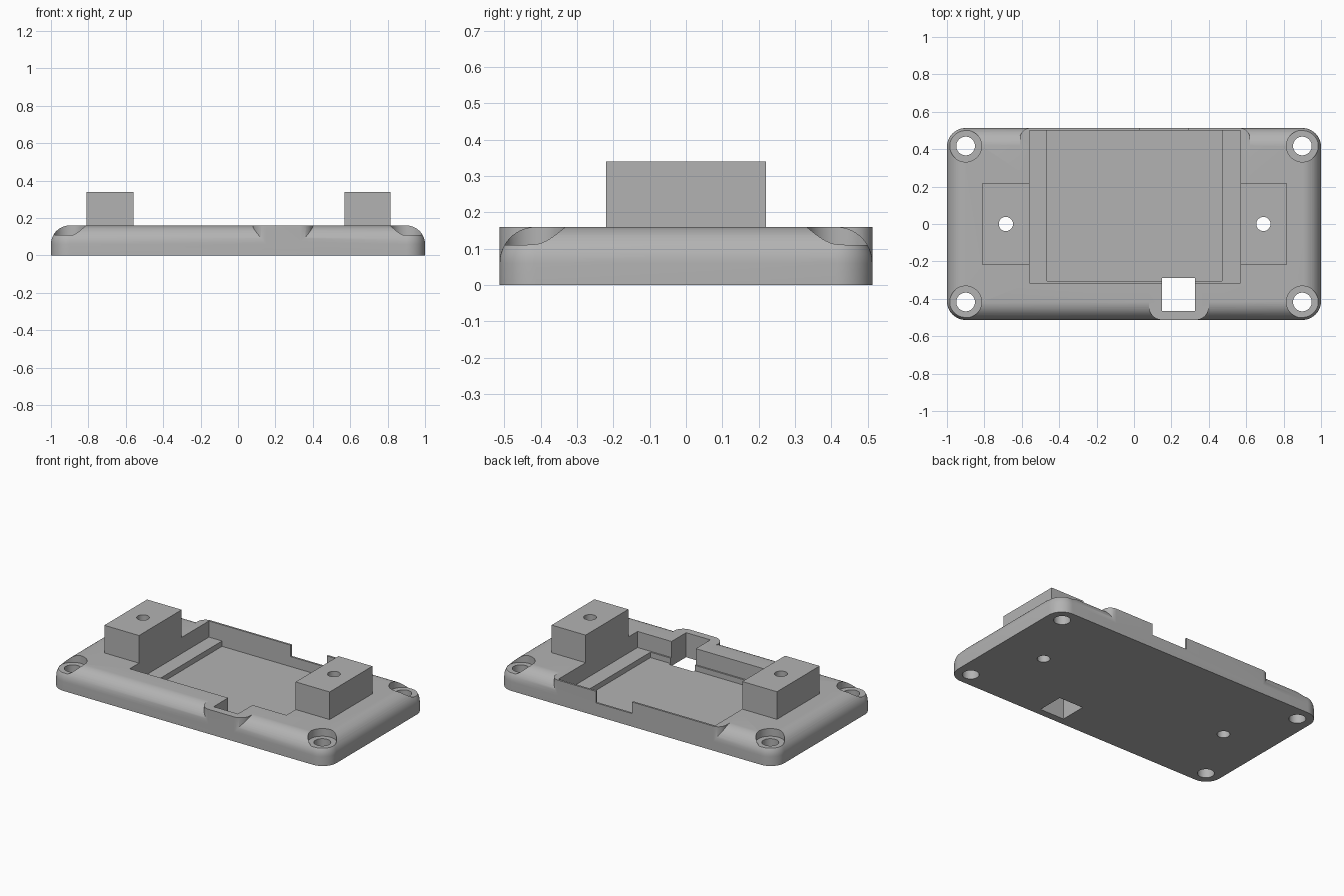
import bpy, bmesh
from math import sin, cos, pi

cube = bpy.data.objects.get("Cube")
if cube:
    bpy.data.objects.remove(cube, do_unlink=True)

grey = bpy.data.materials.new("matte grey")
grey.use_nodes = True
colour = (0.45, 0.45, 0.45, 1)
grey.diffuse_color = colour
bsdf = next(n for n in grey.node_tree.nodes if n.type == 'BSDF_PRINCIPLED')
bsdf.inputs["Base Color"].default_value = colour


def rounded_outline(x0, x1, y0, y1, r, steps=12):
    """Counter-clockwise rectangle with rounded corners."""
    centres = [(x1 - r, y1 - r), (x0 + r, y1 - r), (x0 + r, y0 + r), (x1 - r, y0 + r)]
    return [(cx + r * cos((q + i / steps) * pi / 2), cy + r * sin((q + i / steps) * pi / 2))
            for q, (cx, cy) in enumerate(centres) for i in range(steps + 1)]


def circle(cx, cy, r, n=48):
    return [(cx + r * cos(2 * pi * i / n), cy + r * sin(2 * pi * i / n)) for i in range(n)]


def rect(x0, x1, y0, y1):
    return [(x0, y0), (x1, y0), (x1, y1), (x0, y1)]


def loft(name, layers):
    """Closed solid through matching outlines, given as (outline, z)."""
    bm = bmesh.new()
    rings = [[bm.verts.new((x, y, z)) for x, y in outline] for outline, z in layers]
    n = len(rings[0])
    for a, b in zip(rings, rings[1:]):
        for i in range(n):
            j = (i + 1) % n
            bm.faces.new((a[i], a[j], b[j], b[i]))
    bm.faces.new(rings[0][::-1])
    bm.faces.new(rings[-1])
    mesh = bpy.data.meshes.new(name)
    bm.to_mesh(mesh)
    bm.free()
    mesh.materials.append(grey)
    obj = bpy.data.objects.new(name, mesh)
    bpy.context.collection.objects.link(obj)
    return obj


def prism(name, outline, z0, z1):
    return loft(name, [(outline, z0), (outline, z1)])


def combine(target, tool, operation):
    """Apply a boolean and discard the tool."""
    mod = target.modifiers.new("boolean", 'BOOLEAN')
    mod.operation, mod.solver, mod.object = operation, 'EXACT', tool
    bpy.context.view_layer.objects.active = target
    bpy.ops.object.modifier_apply(modifier=mod.name)
    bpy.data.objects.remove(tool, do_unlink=True)


# Plate with rounded corners and a rounded top edge
W, D, H, R = 1.0, 0.513, 0.16, 0.1
layers = [(rounded_outline(-W, W, -D, D, R), 0)]
for i in range(13):
    a = i / 12 * pi / 2 * 0.97
    inset = R * (1 - cos(a))
    top = H if i == 12 else H - R + R * sin(a)
    layers.append((rounded_outline(-W + inset, W - inset, -D + inset, D - inset, R - inset), top))
plate = loft("base_plate", layers)

# Raised pads that square off the rounded edge, and the two mounting blocks
additions = [
    prism("back_pad", rounded_outline(-0.61, 0.62, 0.2, D, 0.055), 0.03, H),
    prism("front_pad", rounded_outline(0.08, 0.4, -D, -0.2, 0.07), 0.03, H),
    prism("right_block", rect(-0.81, -0.54, -0.22, 0.22), 0.1, 0.34),
    prism("left_block", rect(0.55, 0.815, -0.22, 0.22), 0.1, 0.34),
]
for part in additions:
    combine(plate, part, 'UNION')

# Stepped pocket, rear notch and cable opening
cuts = [
    prism("upper_pocket", rect(-0.56, 0.57, -0.315, 0.5), 0.055, 0.5),
    prism("lower_pocket", rect(-0.465, 0.47, -0.305, 0.5), 0.02, 0.2),
    prism("rear_notch", rect(0.03, 0.29, 0.45, 0.6), 0.085, 0.3),
    prism("cable_opening", rect(0.15, 0.325, -0.465, -0.29), -0.1, 0.3),
]
# Corner screw holes with counterbores
for x in (-0.9, 0.9):
    for y in (-0.417, 0.417):
        cuts.append(prism("counterbore", circle(x, y, 0.085), 0.11, 0.3))
        cuts.append(prism("screw_hole", circle(x, y, 0.05), -0.1, 0.3))
# Holes through the mounting blocks
for x in (-0.685, 0.692):
    cuts.append(prism("block_hole", circle(x, 0, 0.038), -0.1, 0.5))
for part in cuts:
    combine(plate, part, 'DIFFERENCE')

bpy.ops.object.select_all(action='DESELECT')
plate.select_set(True)
bpy.context.view_layer.objects.active = plate
bpy.ops.object.shade_smooth_by_angle(angle=pi / 6)
